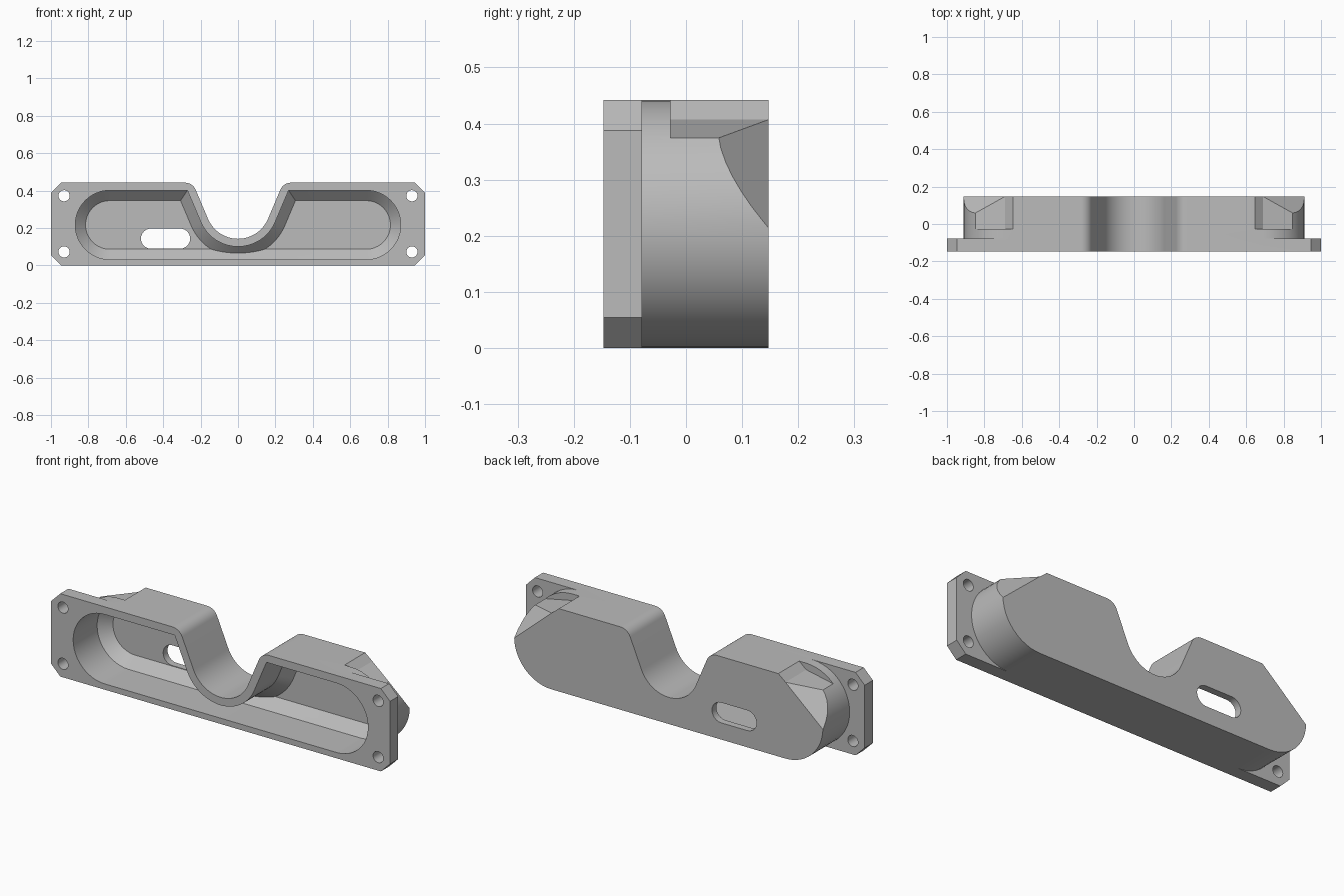
import bpy, bmesh, math
from mathutils import Vector

old = bpy.data.objects.get("Cube")
if old:
    bpy.data.objects.remove(old, do_unlink=True)

H = 0.442              # overall height
FRONT, BACK = -0.147, 0.147
FLANGE_BACK = -0.078
MID = H / 2

grey = bpy.data.materials.new("plain grey")
grey.use_nodes = True
grey.diffuse_color = (0.5, 0.5, 0.5, 1)
grey.node_tree.nodes["Principled BSDF"].inputs["Base Color"].default_value = (0.5, 0.5, 0.5, 1)


def loft(name, rings):
    """Closed solid through rings of 3D points, capped at both ends."""
    bm = bmesh.new()
    loops = [[bm.verts.new(p) for p in ring] for ring in rings]
    for a, b in zip(loops, loops[1:]):
        for i in range(len(a)):
            j = (i + 1) % len(a)
            bm.faces.new((a[i], a[j], b[j], b[i]))
    bm.faces.new(loops[0])
    bm.faces.new(loops[-1][::-1])
    bmesh.ops.recalc_face_normals(bm, faces=bm.faces)
    mesh = bpy.data.meshes.new(name)
    bm.to_mesh(mesh)
    bm.free()
    mesh.materials.append(grey)
    obj = bpy.data.objects.new(name, mesh)
    bpy.context.collection.objects.link(obj)
    return obj


def at(profile, y):
    return [(x, y, z) for x, z in profile]


def prism(name, profile, y0, y1):
    return loft(name, [at(profile, y0), at(profile, y1)])


def combine(target, other, operation="DIFFERENCE"):
    other.hide_render = True
    mod = target.modifiers.new("combine", "BOOLEAN")
    mod.operation, mod.solver, mod.object = operation, "EXACT", other
    bpy.context.view_layer.objects.active = target
    bpy.ops.object.modifier_apply(modifier=mod.name)
    bpy.data.objects.remove(other, do_unlink=True)


def arc(cx, cz, r, start, end, steps):
    angles = [math.radians(start + (end - start) * i / steps) for i in range(steps + 1)]
    return [(cx + r * math.cos(a), cz + r * math.sin(a)) for a in angles]


def stadium(x0, x1, z, r, steps=24):
    return arc(x1, z, r, -90, 90, steps) + arc(x0, z, r, 90, 270, steps)


# Notch geometry: round bottom with straight sides leaning outward
LEAN, NOTCH_Z, NOTCH_R = 23, 0.316, 0.174
lean = math.radians(LEAN)


def notch_x(z, r):
    return r / math.cos(lean) + (z - NOTCH_Z) * math.tan(lean)


def notch(offset, top):
    r = NOTCH_R + offset
    x = notch_x(top, r)
    return [(-x, top)] + arc(0, NOTCH_Z, r, 180 + LEAN, 360 - LEAN, 28) + [(x, top)]


# Housing body with rounded ends
body = prism("housing", stadium(-0.69, 0.69, MID, MID), -0.11, BACK)

# Clearance cuts at the upper rear corners
for s in (1, -1):
    step = [(0.602, 0.48), (0.69, 0.407), (1.1, 0.323), (1.1, 0.48)]
    combine(body, prism("corner_step", [(s * x, z) for x, z in step], -0.028, 0.3))
    a, b, c = Vector((0.846, 0.06, 0.375)), Vector((0.69, BACK, 0.407)), Vector((0.91, BACK, 0.215))
    along = (c - b).normalized()
    out = (c - b).cross(a - b).normalized()
    if out.y < 0:
        out = -out
    across = out.cross(along)
    base = [a + along * u + across * v for u, v in ((-1, -1), (1, -1), (1, 1), (-1, 1))]
    rings = [[(s * p.x, p.y, p.z) for p in (q + out * h for q in base)] for h in (0, 0.5)]
    combine(body, loft("corner_bevel", rings))

# Mounting flange with clipped corners
k = 0.054
quarter = [(1, k), (1, H - k), (1 - k, H), (-1 + k, H), (-1, H - k), (-1, k), (-1 + k, 0), (1 - k, 0)]
combine(body, prism("flange", quarter, FRONT, FLANGE_BACK), "UNION")

# Tapered pocket, leaving a wall around the notch
TAPER, FLOOR, CHAMFER = 0.055, 0.11, 0.055
pocket = loft("pocket", [
    at(stadium(-0.685, 0.685, 0.216, 0.185), -0.2),
    at(stadium(-0.685, 0.685, 0.216, 0.185), TAPER),
    at(stadium(-0.685, 0.685, 0.216, 0.185 - CHAMFER), FLOOR)])
island = loft("notch_wall", [
    at(notch(0.042, 0.7), -0.3),
    at(notch(0.042, 0.7), TAPER),
    at(notch(0.042 + 2 * CHAMFER, 0.7), TAPER + 2 * CHAMFER)])
combine(pocket, island)
combine(body, pocket)

# Centre notch with rounded upper lips
fillet = 0.062
cz = H - fillet
cx = notch_x(cz, NOTCH_R) + fillet / math.cos(lean)
lip = arc(cx, cz, fillet, 180 - LEAN, 90, 8)
lower = arc(0, NOTCH_Z, NOTCH_R, 180 + LEAN, 360 - LEAN, 28)
outline = ([(-cx, 0.6)] + [(-x, z) for x, z in lip[::-1]] + lower + lip + [(cx, 0.6)])
combine(body, prism("notch_cut", outline, -0.3, 0.3))

# Cable slot through the back wall
combine(body, prism("slot", stadium(-0.465, -0.31, 0.143, 0.054, 12), 0.0, 0.3))

# Screw holes in the flange
for x in (-0.93, 0.93):
    for z in (0.072, 0.372):
        combine(body, prism("hole", arc(x, z, 0.03, 0, 345, 23), -0.3, -0.05))

for o in bpy.context.selected_objects:
    o.select_set(False)
body.select_set(True)
bpy.context.view_layer.objects.active = body
bpy.ops.object.shade_smooth_by_angle(angle=math.radians(25))
